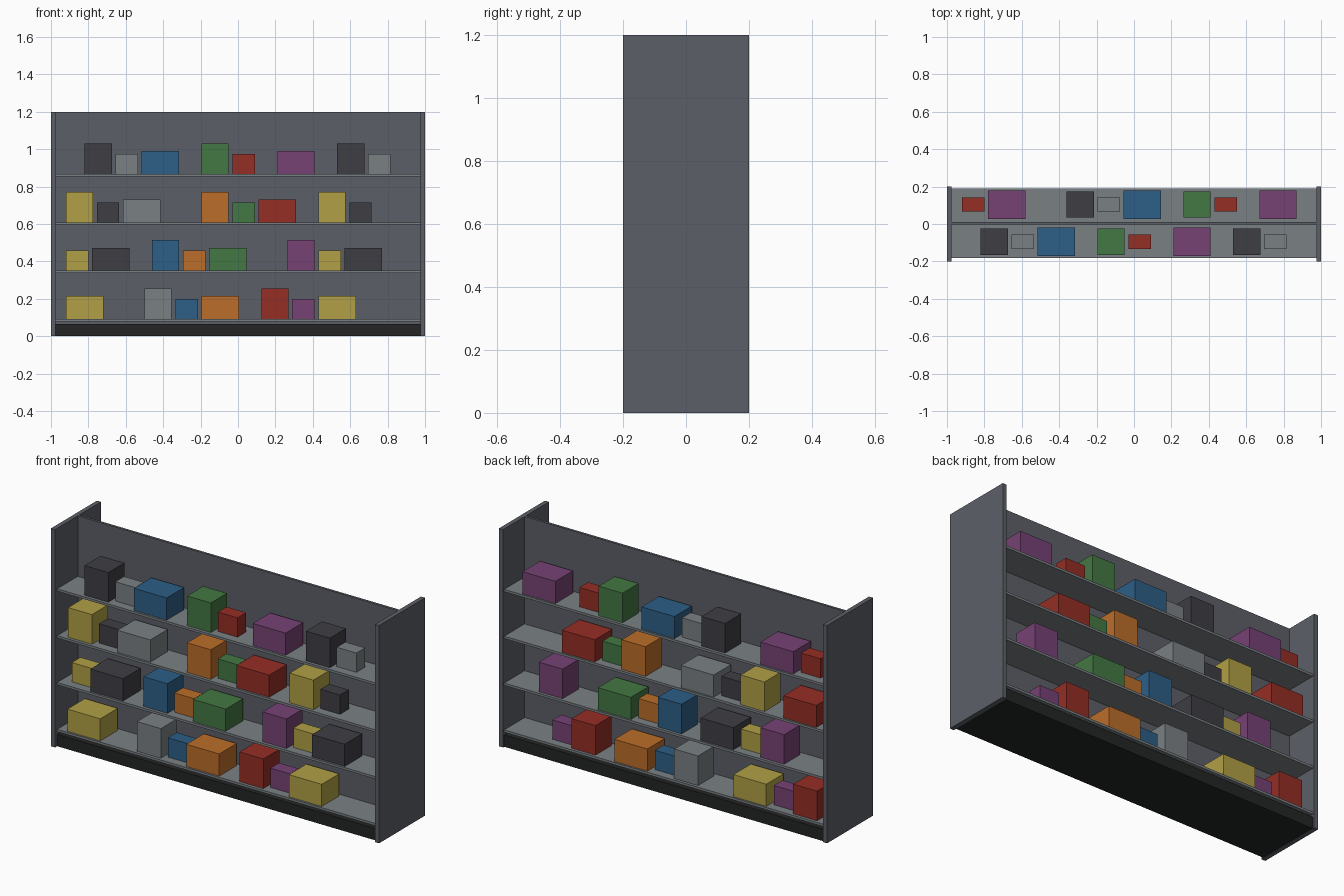
import bpy
import bmesh
from mathutils import Matrix, Vector

cube = bpy.data.objects.get("Cube")
if cube:
    bpy.data.objects.remove(cube, do_unlink=True)


def material(name, hex_code):
    """Make one flat material from a display colour."""
    channels = [int(hex_code[i:i + 2], 16) / 255 for i in (0, 2, 4)]
    colour = [((c + 0.055) / 1.055) ** 2.4 for c in channels] + [1.0]
    mat = bpy.data.materials.new(name)
    mat.use_nodes = True
    mat.diffuse_color = colour
    shader = mat.node_tree.nodes["Principled BSDF"]
    shader.inputs["Base Color"].default_value = colour
    shader.inputs["Roughness"].default_value = 0.8
    return mat


def box(name, low, high, mat):
    """Add a box spanning two opposite corners."""
    low, high = Vector(low), Vector(high)
    size = Matrix.Diagonal(high - low).to_4x4()
    bm = bmesh.new()
    bmesh.ops.create_cube(bm, size=1, matrix=size)
    mesh = bpy.data.meshes.new(name)
    bm.to_mesh(mesh)
    bm.free()
    mesh.materials.append(mat)
    obj = bpy.data.objects.new(name, mesh)
    obj.location = (low + high) / 2
    bpy.context.collection.objects.link(obj)
    return obj


steel = material("steel", "5C5F67")
black = material("black", "232524")
light_grey = material("light_grey", "7A8083")
goods = {
    "d": material("charcoal", "3E3D43"),
    "g": light_grey,
    "b": material("blue", "2D5E86"),
    "n": material("green", "447743"),
    "r": material("red", "952E25"),
    "p": material("purple", "764275"),
    "y": material("yellow", "B1A045"),
    "o": material("orange", "BB6D29"),
}

FRONT, BACK = -0.182, 0.19
INNER = 0.975

# Frame: end panels, central divider and plinth
for side, x in (("right", -1), ("left", INNER)):
    box(side + "_end_panel", (x, -0.2, 0), (x + 0.025, 0.2, 1.2), steel)
box("divider", (-INNER, -0.002, 0.06), (INNER, 0.012, 1.2), steel)
box("plinth", (-INNER, FRONT, 0), (INNER, BACK, 0.065), black)

# Package kinds in repeating order: width, depth, height
KINDS = {
    "tall": (0.145, 0.14, 0.163),
    "small": (0.12, 0.076, 0.106),
    "wide": (0.2, 0.152, 0.122),
}
ORDER = list(KINDS)

# Each shelf: first kind and colours along x, front then back; a dot is a space
ROWS = [
    (("wide", "y..gbo.rpy"), ("tall", "rpy..gbo.rp")),
    (("small", "yd.bon..pyd"), ("tall", "..pyd.bon..p")),
    (("tall", "ydg..onr.yd"), ("wide", "r.ydg..onr")),
    (("tall", ".dgb.nr.p.dg"), ("small", "rp..dgb.nr.p")),
]


def stock(side, centre, floor, first, pattern):
    """Line up packages along one side of a shelf."""
    x = -0.92
    kind = ORDER.index(first)
    for letter in pattern:
        if letter == ".":
            x += 0.1
            continue
        name = ORDER[kind % len(ORDER)]
        width, depth, height = KINDS[name]
        box(f"{side}_{name}_package",
            (x, centre - depth / 2, floor),
            (x + width, centre + depth / 2, floor + height),
            goods[letter])
        x += width + 0.02
        kind += 1


# Shelves and the packages on them
for level, (front, back) in enumerate(ROWS):
    top = 0.093 + 0.258 * level
    box("shelf", (-INNER, FRONT, top - 0.013), (INNER, BACK, top), light_grey)
    stock("front", -0.095, top, *front)
    stock("back", 0.104, top, *back)
